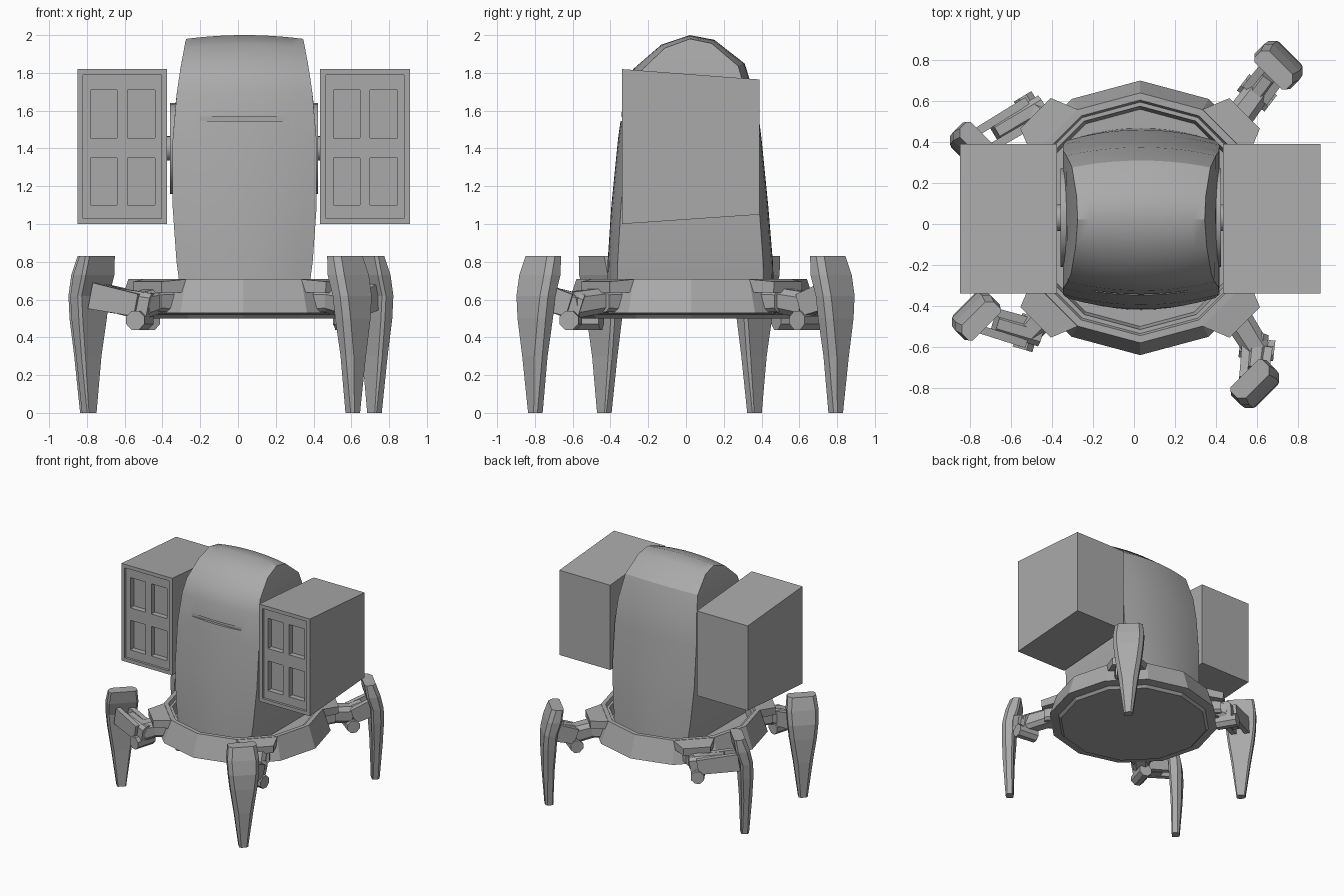
import bpy, bmesh, math
from mathutils import Vector, Matrix

if "Cube" in bpy.data.objects:
    bpy.data.objects.remove(bpy.data.objects["Cube"])

grey = bpy.data.materials.new("plain grey")
grey.diffuse_color = (0.4, 0.4, 0.4, 1)
grey.use_nodes = True
grey.node_tree.nodes["Principled BSDF"].inputs["Base Color"].default_value = grey.diffuse_color
CX, CY = 0.03, 0.03


def make(name, verts, faces, smooth=None):
    me = bpy.data.meshes.new(name)
    me.from_pydata(verts, [], faces)
    bm = bmesh.new()
    bm.from_mesh(me)
    bmesh.ops.recalc_face_normals(bm, faces=bm.faces)
    bm.to_mesh(me)
    bm.free()
    ob = bpy.data.objects.new(name, me)
    bpy.context.collection.objects.link(ob)
    me.materials.append(grey)
    if smooth:
        bpy.context.view_layer.objects.active = ob
        ob.select_set(True)
        bpy.ops.object.shade_smooth_by_angle(angle=math.radians(smooth))
        ob.select_set(False)
    return ob


def loft(name, rings, smooth=None):
    """Closed skin over rings with equal point counts."""
    n = len(rings[0])
    verts = [p for r in rings for p in r]
    faces = [(k * n + i, k * n + (i + 1) % n, (k + 1) * n + (i + 1) % n, (k + 1) * n + i)
             for k in range(len(rings) - 1) for i in range(n)]
    faces += [tuple(range(n)), tuple(range(len(verts) - n, len(verts)))]
    return make(name, verts, faces, smooth)


def beam(name, a, b, w, h, w2=None, h2=None, chamfer=0.0):
    """Chamfered bar from a to b, width across and height up, may taper."""
    a, b = Vector(a), Vector(b)
    d = (b - a).normalized()
    side = d.cross(Vector((0, 0, 1))).normalized()
    up = side.cross(d)
    rings = []
    for p, ww, hh in ((a, w, h), (b, w2 or w, h2 or h)):
        x, z, c = ww / 2, hh / 2, chamfer
        pts = [(-x + c, -z), (x - c, -z), (x, -z + c), (x, z - c),
               (x - c, z), (-x + c, z), (-x, z - c), (-x, -z + c)]
        if c == 0:
            pts = [(-x, -z), (x, -z), (x, z), (-x, z)]
        rings.append([p + side * s + up * t for s, t in pts])
    return loft(name, rings)


# Domed torso: front-to-back arch, bowed across its width
arch = [(-.42, .53), (-.415, .8), (-.395, 1.1), (-.36, 1.45), (-.325, 1.7), (-.28, 1.82),
        (-.13, 1.95), (.02, 2.0), (.15, 1.975), (.31, 1.85), (.375, 1.65), (.40, 1.45),
        (.435, 1.1), (.46, .8), (.47, .53)]


def half_width(z):
    return .385 - (.075 * ((z - 1.27) / .73) ** 2 if z > 1.27 else .04 * ((1.27 - z) / .6) ** 2)


sections = []
for k in range(-5, 6):
    t = k / 5
    sections.append([(.035 + half_width(z) * t, CY + (y - CY) * (1 - .12 * t * t),
                      z - .02 * t * t * max(0, (z - 1.5) * 2)) for y, z in arch])
n = len(arch)
verts = [p for s in sections for p in s]
faces = [(k * n + i, k * n + i + 1, (k + 1) * n + i + 1, (k + 1) * n + i)
         for k in range(10) for i in range(n - 1)]
faces += [(k * n, (k + 1) * n, (k + 1) * n + n - 1, k * n + n - 1) for k in range(10)]
for o in (0, 10 * n):
    faces += [(o + i, o + i + 1, o + n - 2 - i, o + n - 1 - i) for i in range(6)]
    faces.append((o + 6, o + 7, o + 8))
torso = make("torso", verts, faces, 30)

# Narrow slot across the torso front
cutter = beam("slot_cutter", (.03, -.6, 1.557), (.03, -.325, 1.557), .46, .025)
cutter.hide_render = True
cutter.hide_viewport = True
mod = torso.modifiers.new("slot", "BOOLEAN")
mod.operation = "DIFFERENCE"
mod.solver = "EXACT"
mod.object = cutter

# Twelve-sided base tray with a sloped rim and recessed floor
rings = []
for r, z in ((.58, .5), (.60, .52), (.67, .53), (.61, .71), (.575, .71), (.565, .685),
             (.545, .685), (.53, .60)):
    rings.append([(CX + r * math.sin(i * math.pi / 6), CY + r * math.cos(i * math.pi / 6), z)
                  for i in range(12)])
loft("base_tray", rings)

# Side pods: tapered boxes with a framed face and four recessed windows
def pod(name, x0):
    xs = [0, .03, .07, .21, .265, .41, .445, .475]
    zs = [1.0, 1.03, 1.10, 1.35, 1.455, 1.71, 1.79, 1.82]
    bm = bmesh.new()
    front = [[bm.verts.new((x0 + x, -.34, z)) for x in xs] for z in zs]
    grid = {(i, j): bm.faces.new((front[j][i], front[j][i + 1], front[j + 1][i + 1], front[j + 1][i]))
            for i in range(7) for j in range(7)}
    rim = [front[0][i] for i in range(8)] + [front[j][7] for j in range(1, 8)]
    rim += [front[7][i] for i in range(6, -1, -1)] + [front[j][0] for j in range(6, 0, -1)]
    back = [bm.verts.new((v.co.x, .39, 1.05 + (v.co.z - 1) * .715 / .82)) for v in rim]
    for i in range(len(rim)):
        j = (i + 1) % len(rim)
        bm.faces.new((rim[j], rim[i], back[i], back[j]))
    bm.faces.new(back[::-1])

    def sink(faces, depth):
        ext = bmesh.ops.extrude_face_region(bm, geom=faces)["geom"]
        bmesh.ops.translate(bm, vec=(0, depth, 0),
                            verts=[g for g in ext if isinstance(g, bmesh.types.BMVert)])
        bmesh.ops.delete(bm, geom=faces, context="FACES")
        return [g for g in ext if isinstance(g, bmesh.types.BMFace)]
    panel = sink([grid[i, j] for i in range(1, 6) for j in range(1, 6)], .02)
    for wx in (.14, .3375):
        for wz in (1.225, 1.5825):
            hit = [f for f in panel if f.is_valid and
                   abs(f.calc_center_median().x - x0 - wx) < .02 and
                   abs(f.calc_center_median().z - wz) < .02]
            sink(hit, .045)
    bmesh.ops.recalc_face_normals(bm, faces=bm.faces)
    me = bpy.data.meshes.new(name)
    bm.to_mesh(me)
    bm.free()
    me.materials.append(grey)
    bpy.context.collection.objects.link(bpy.data.objects.new(name, me))


pod("left_pod", -.85)
pod("right_pod", .435)


# Round shoulder plates and axles joining pods to torso
def cyl_x(name, x0, x1, r):
    loft(name, [[(x, CY + r * math.cos(a * math.pi / 12), 1.40 + r * math.sin(a * math.pi / 12))
                 for a in range(24)] for x in (x0, x1)], 40)


for side, s in (("left", -1), ("right", 1)):
    cyl_x(side + "_shoulder_plate", .032 + s * .33, .032 + s * .392, .24)
    cyl_x(side + "_axle", .032 + s * .35, .032 + s * .42, .065)

# Legs: foot point, outward direction of the blade, arm elbow
R = math.sqrt(.5)
legs = {
    "back_right": ((.725, .795), (R, R), (1, 1), (.60, .64)),
    "front_right": ((.61, -.80), (R, -R), (1, -1), (.60, -.61)),
    "front_left": ((-.79, -.43), (-R, R), (-1, -1), (-.52, -.53)),
    "back_left": ((-.80, .36), (-R, -R), (-1, 1), (-.50, .55)),
}
# height, half width, inner and outer offset of the blade
blade = [(0, .035, -.03, .03), (.3, .075, -.035, .05), (.5, .105, -.045, .055),
         (.62, .118, -.05, .05), (.73, .122, -.085, .025), (.83, .11, -.10, -.01)]
for name, ((fx, fy), (nx, ny), (sx, sy), elbow) in legs.items():
    rings = []
    for z, w, ni, no in blade:
        c = min(.03, w * .4)
        sec = [(-w + c * .5, ni), (w - c * .5, ni), (w, ni + c * .5), (w, no - c),
               (w - c, no), (-w + c, no), (-w, no - c), (-w, ni + c * .5)]
        rings.append([(fx - ny * u + nx * v, fy + nx * u + ny * v, z) for u, v in sec])
    loft(name + "_leg", rings)
    # Corner bracket on the tray
    d = Vector((sx * R, sy * R, 0))
    c0 = Vector((CX, CY, 0))
    beam(name + "_bracket", c0 + d * .56 + Vector((0, 0, .675)), c0 + d * .72 + Vector((0, 0, .665)),
         .34, .07, .21, .06)
    beam(name + "_socket", c0 + d * .55 + Vector((0, 0, .59)), c0 + d * .70 + Vector((0, 0, .59)),
         .22, .12, .16, .11, .02)
    # Arm knuckle and forked link to the blade
    e = Vector((*elbow, .57))
    beam(name + "_knuckle", c0 + d * .64 + Vector((0, 0, .60)), e, .14, .13, .13, .14, .03)
    tip = Vector((fx - nx * .04, fy - ny * .04, .62))
    link = (tip - e).normalized()
    across = link.cross(Vector((0, 0, 1))).normalized()
    beam(name + "_link", e - link * .06, e + (tip - e) * .65, .10, .15, .10, .13, .025)
    for s in (-1, 1):
        beam(name + "_fork", e + across * s * .055, tip + across * s * .05, .04, .12, .04, .14)
    # Hinge pin hanging under the elbow
    beam(name + "_hinge", e - across * .085 - Vector((0, 0, .08)),
         e + across * .085 - Vector((0, 0, .08)), .10, .10, chamfer=.03)
